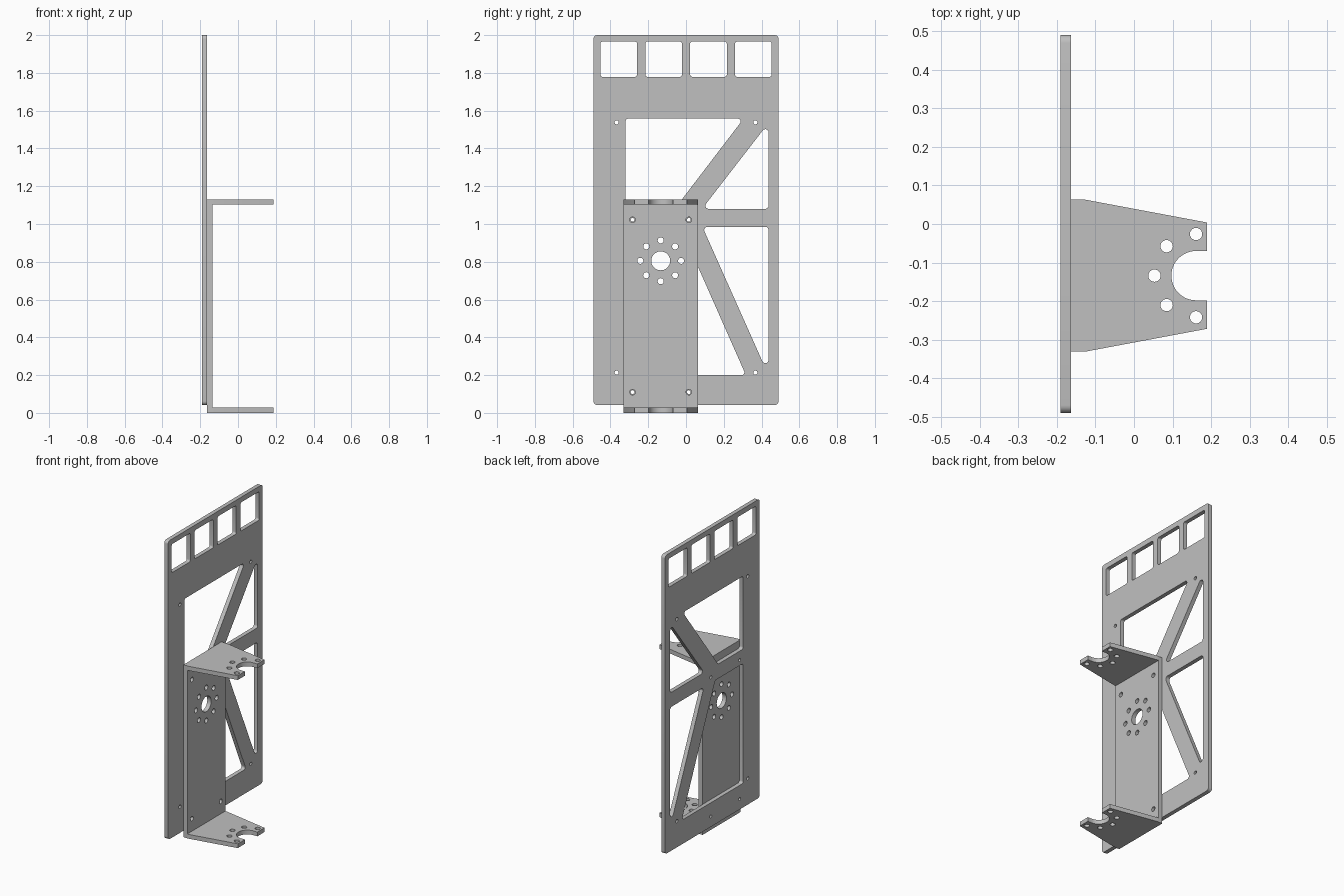
import bpy, bmesh, math
from mathutils import Vector

cube = bpy.data.objects.get("Cube")
if cube:
    bpy.data.objects.remove(cube, do_unlink=True)

GREY = (0.53, 0.53, 0.53, 1.0)
metal = bpy.data.materials.new("grey metal")
metal.use_nodes = True
metal.diffuse_color = GREY
metal.node_tree.nodes["Principled BSDF"].inputs["Base Color"].default_value = GREY


def arc(cx, cy, r, start, end, n):
    """Points on an arc, angles in degrees, both ends included."""
    return [(cx + r * math.cos(math.radians(start + (end - start) * i / n)),
             cy + r * math.sin(math.radians(start + (end - start) * i / n)))
            for i in range(n + 1)]


def circle(cx, cy, r, n=24):
    return arc(cx, cy, r, 0, 360, n)[:-1]


def hole_ring(cx, cy, radius, r, angles):
    """Circular holes spaced around a centre."""
    return [circle(cx + radius * math.cos(math.radians(a)),
                   cy + radius * math.sin(math.radians(a)), r) for a in angles]


def rounded(corners, r, n=5):
    """Polygon with every corner filleted to radius r."""
    pts = []
    for i, c in enumerate(corners):
        c = Vector(c)
        a = (Vector(corners[i - 1]) - c).normalized()
        b = (Vector(corners[(i + 1) % len(corners)]) - c).normalized()
        half = a.angle(b) / 2
        centre = c + (a + b).normalized() * r / math.sin(half)
        p = c + a * r / math.tan(half) - centre
        q = c + b * r / math.tan(half) - centre
        sweep = p.angle_signed(q)
        for k in range(n + 1):
            t = -sweep * k / n
            pts.append((centre.x + p.x * math.cos(t) - p.y * math.sin(t),
                        centre.y + p.x * math.sin(t) + p.y * math.cos(t)))
    return pts


def box(u0, u1, v0, v1):
    return [(u0, v0), (u1, v0), (u1, v1), (u0, v1)]


def sheet(name, loops, axis, lo, hi):
    """Flat sheet from an outline and hole loops, thick from lo to hi along axis."""
    def place(p, d):
        return (d, p[0], p[1]) if axis == "x" else (p[0], p[1], d)

    bm = bmesh.new()
    twin, edges, walls = {}, [], []
    for loop in loops:
        near = [bm.verts.new(place(p, lo)) for p in loop]
        far = [bm.verts.new(place(p, hi)) for p in loop]
        twin.update(zip(near, far))
        for i in range(len(loop)):
            edges.append(bm.edges.new((near[i - 1], near[i])))
            walls.append((near[i - 1], near[i], far[i], far[i - 1]))
    bmesh.ops.triangle_fill(bm, edges=edges, use_beauty=True)
    for f in list(bm.faces):
        bm.faces.new([twin[v] for v in reversed(f.verts)])
    for w in walls:
        bm.faces.new(w)
    bmesh.ops.recalc_face_normals(bm, faces=bm.faces[:])
    mesh = bpy.data.meshes.new(name)
    bm.to_mesh(mesh)
    bm.free()
    mesh.materials.append(metal)
    ob = bpy.data.objects.new(name, mesh)
    bpy.context.collection.objects.link(ob)
    bpy.ops.object.select_all(action="DESELECT")
    ob.select_set(True)
    bpy.context.view_layer.objects.active = ob
    bpy.ops.object.shade_smooth_by_angle(angle=math.radians(30))
    return ob


# Key positions
BACK, JOINT, WEB = -0.191, -0.164, -0.136   # plate back, plate/bracket contact, web front
MID = -0.134                                # bracket centre in y
HALF = 0.197                                # bracket half width
TOP, THICK = 1.13, 0.028
bolts = [(MID + s * 0.149, z) for s in (-1, 1) for z in (0.11, 1.022)]

# Tall plate: outline, top windows, truss openings, screw holes
plate = [rounded(box(-0.49, 0.49, 0.042, 2.0), 0.02)]
for i in range(4):
    y = -0.356 + 0.2375 * i
    plate.append(rounded(box(y - 0.097, y + 0.097, 1.779, 1.966), 0.012))
plate.append(rounded([(-0.32, 1.08), (-0.06, 1.08), (0.305, 1.558), (-0.32, 1.558)], 0.015))
plate.append(rounded([(0.085, 1.08), (0.437, 1.08), (0.437, 1.535)], 0.017))
plate.append(rounded([(-0.32, 0.2), (0.317, 0.2), (-0.03, 0.985), (-0.32, 0.985)], 0.015))
plate.append(rounded([(0.437, 0.2), (0.437, 0.985), (0.087, 0.985)], 0.017))
plate += [circle(s * 0.367, z, 0.011) for s in (-1, 1) for z in (0.213, 1.538)]
plate += [circle(y, z, 0.010) for y, z in bolts]
sheet("mounting_plate", plate, "x", BACK, JOINT)

# Bracket web with central bore, ring of eight holes and bolt holes
web = [box(MID - HALF, MID + HALF, 0, TOP), circle(MID, 0.805, 0.05, 40)]
web += hole_ring(MID, 0.805, 0.108, 0.016, range(0, 360, 45))
web += [circle(y, z, 0.015) for y, z in bolts]
sheet("bracket_web", web, "x", JOINT, WEB)

# Two tapered flanges with a round notch and five holes
flange = [(WEB, MID - HALF), (-0.126, MID - HALF), (0.189, MID - 0.138), (0.189, MID - 0.064)]
flange += arc(0.161, MID, 0.064, 270, 90, 24)
flange += [(0.189, MID + 0.064), (0.189, MID + 0.138), (-0.126, MID + HALF), (WEB, MID + HALF)]
flange_loops = [flange] + hole_ring(0.161, MID, 0.108, 0.016, range(90, 271, 45))
for name, z in (("bracket_bottom_flange", 0), ("bracket_top_flange", TOP - THICK)):
    sheet(name, flange_loops, "z", z, z + THICK)
